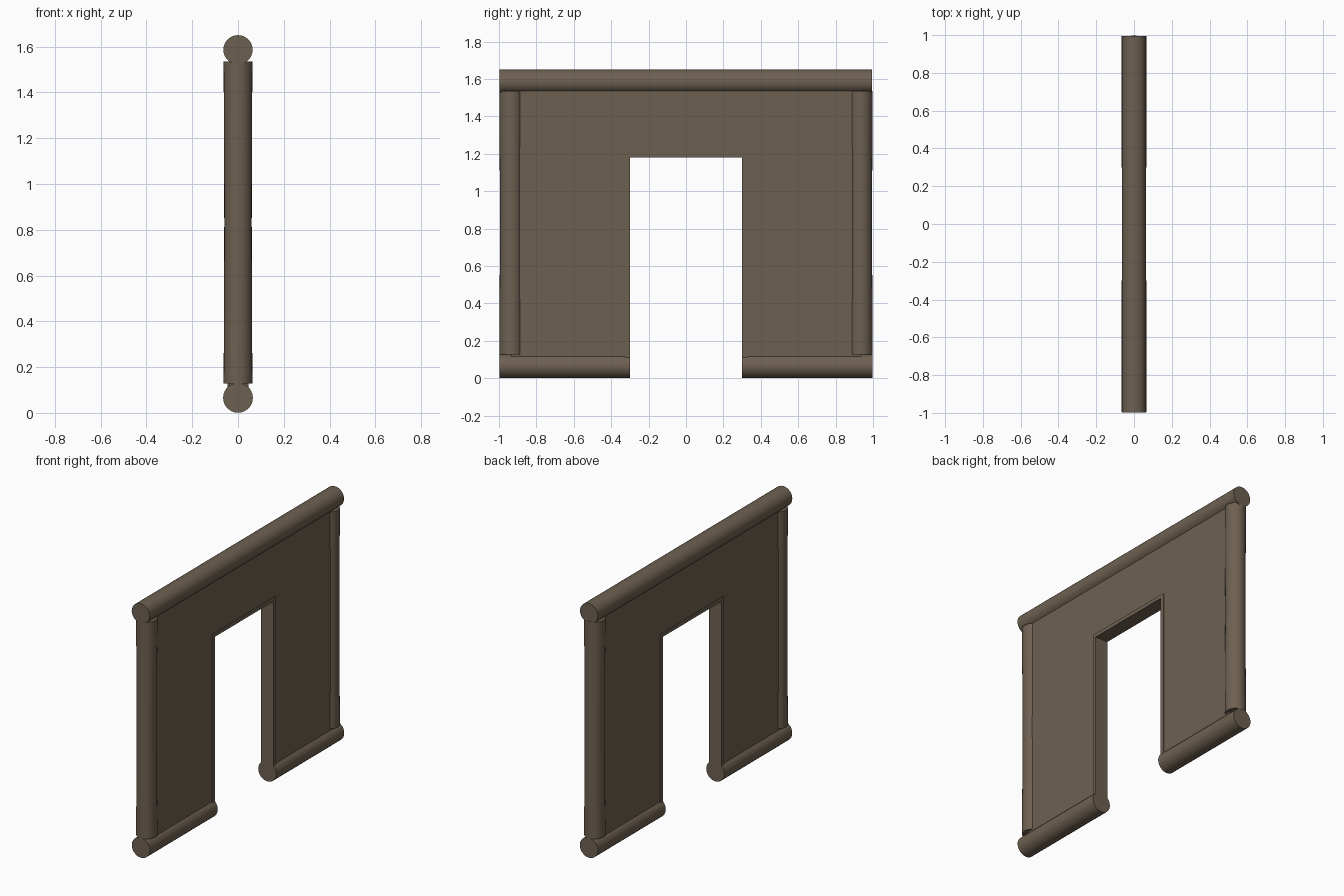
import bpy, bmesh, math
from mathutils import Matrix, Vector

if "Cube" in bpy.data.objects:
    bpy.data.objects.remove(bpy.data.objects["Cube"])

wood = bpy.data.materials.new("weathered brown wood")
wood.diffuse_color = (0.155, 0.118, 0.083, 1)
wood.use_nodes = True
wood.node_tree.nodes["Principled BSDF"].inputs["Base Color"].default_value = wood.diffuse_color


def finish(bm, name, smooth):
    bmesh.ops.recalc_face_normals(bm, faces=bm.faces)
    me = bpy.data.meshes.new(name)
    bm.to_mesh(me)
    bm.free()
    me.materials.append(wood)
    ob = bpy.data.objects.new(name, me)
    bpy.context.collection.objects.link(ob)
    if smooth:
        bpy.ops.object.select_all(action='DESELECT')
        ob.select_set(True)
        bpy.context.view_layer.objects.active = ob
        bpy.ops.object.shade_smooth_by_angle(angle=math.radians(40))


def log(name, start, end, radii, sides=28):
    """Round log from start to end, with evenly spaced ring radii."""
    start, end = Vector(start), Vector(end)
    axis = end - start
    rot = axis.to_track_quat('Z', 'Y')
    bm = bmesh.new()
    rings = []
    for i, r in enumerate(radii):
        c = start + axis * (i / (len(radii) - 1))
        rings.append([bm.verts.new(c + rot @ Vector((r * math.cos(a), r * math.sin(a), 0)))
                      for a in (math.tau * k / sides for k in range(sides))])
    for a, b in zip(rings, rings[1:]):
        for k in range(sides):
            n = (k + 1) % sides
            bm.faces.new((a[k], a[n], b[n], b[k]))
    bm.faces.new(rings[0])
    bm.faces.new(rings[-1])
    finish(bm, name, True)


def arch(name, outer, inner, z0, z_out, z_in, half):
    """Upside-down U in the y-z plane, thickened along x."""
    bm = bmesh.new()
    pts = [(-outer, z0), (-outer, z_out), (outer, z_out), (outer, z0),
           (inner, z0), (inner, z_in), (-inner, z_in), (-inner, z0)]
    face = bm.faces.new([bm.verts.new((-half, y, z)) for y, z in pts])
    ext = bmesh.ops.extrude_face_region(bm, geom=[face], use_keep_orig=True)
    verts = [g for g in ext['geom'] if isinstance(g, bmesh.types.BMVert)]
    bmesh.ops.translate(bm, verts=verts, vec=(2 * half, 0, 0))
    finish(bm, name, False)


# wall panel with doorway, and the slim door frame lining it
arch("wall_panel", 0.935, 0.312, 0.075, 1.575, 1.192, 0.04)
arch("door_frame", 0.325, 0.30, 0.075, 1.204, 1.18, 0.045)

# top beam
log("top_beam", (0, -0.998, 1.586), (0, 0.995, 1.586), (0.064, 0.064))

# bottom beams and corner posts on both sides
for s, side in ((-1, "left"), (1, "right")):
    log(side + "_bottom_beam", (0, s * 0.30, 0.066), (0, s * 0.996, 0.066), (0.065, 0.065))
    log(side + "_post", (0, s * 0.935, 0.128), (0, s * 0.935, 1.535),
        (0.063, 0.061, 0.06, 0.061, 0.063))
